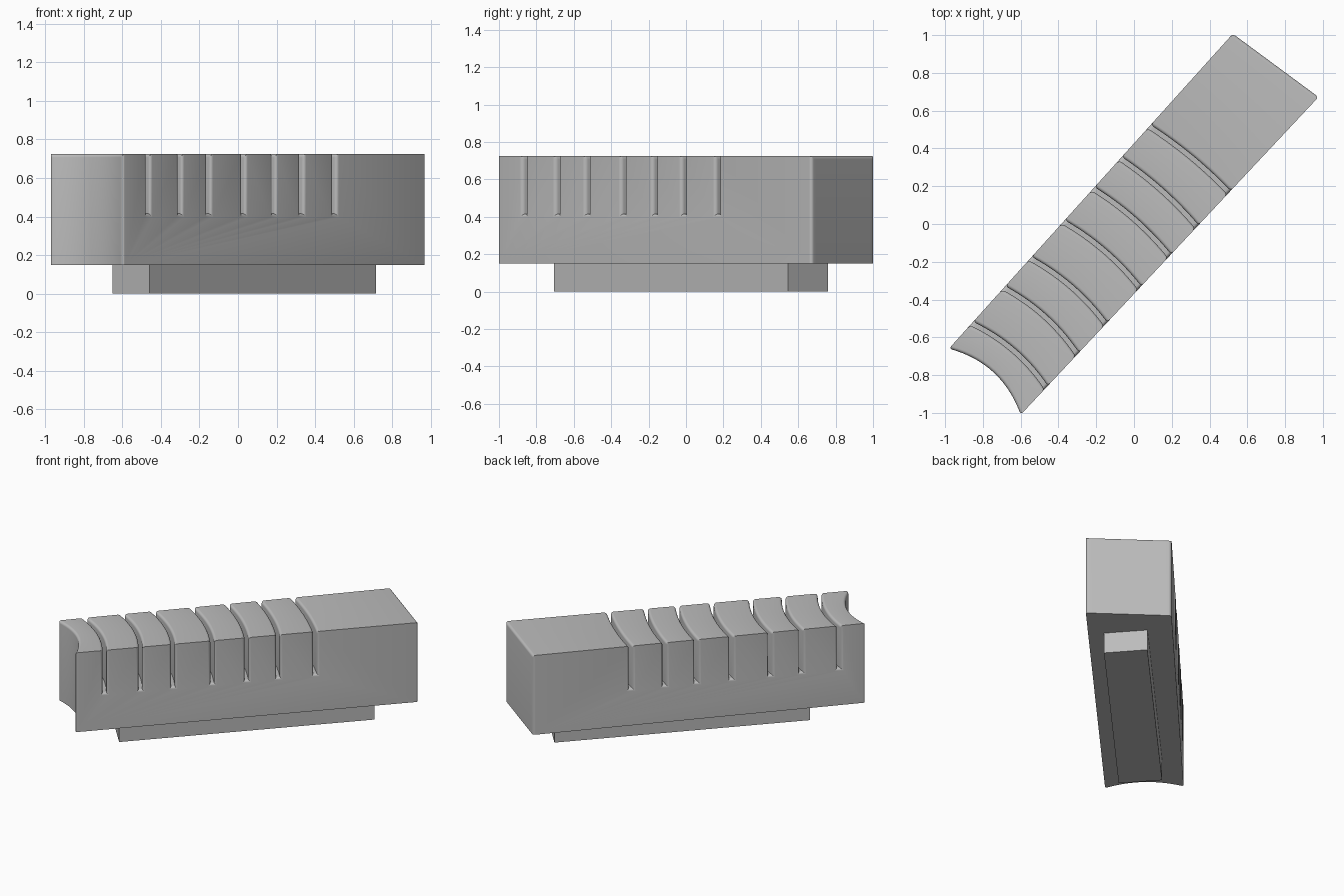
import bpy, bmesh, math
from mathutils import Vector

old = bpy.data.objects.get("Cube")
if old:
    bpy.data.objects.remove(old, do_unlink=True)

# One plain grey for everything
grey = bpy.data.materials.new("plain_grey")
grey.use_nodes = True
color = (0.5, 0.5, 0.5, 1)
grey.diffuse_color = color
grey.node_tree.nodes["Principled BSDF"].inputs["Base Color"].default_value = color

BOTTOM, FLOOR, TOP = 0.15, 0.415, 0.725
R, HALF, STEPS = 0.018, 0.012, 5          # fillet radius, slot half width, fillet steps

# Long side edges of the block in plan, front end to back end
right = (Vector((-0.60, -1.01)), Vector((0.977, 0.672)))
left = (Vector((-0.98, -0.66)), Vector((0.523, 1.007)))
WIDTH = 0.53
# Slot centres: x on the right edge, x on the left edge
slots = [(-0.465, -0.86), (-0.30, -0.69), (-0.15, -0.55), (0.03, -0.375),
         (0.188, -0.217), (0.333, -0.073), (0.503, 0.08)]


def on_edge(edge, x):
    a, b = edge
    return a.lerp(b, (x - a.x) / (b.x - a.x))


def make_object(name, bm):
    bmesh.ops.recalc_face_normals(bm, faces=bm.faces)
    mesh = bpy.data.meshes.new(name)
    bm.to_mesh(mesh)
    bm.free()
    mesh.materials.append(grey)
    obj = bpy.data.objects.new(name, mesh)
    bpy.context.collection.objects.link(obj)
    return obj


# Quarter round: (inset of the wall, distance from the outer face)
quarter = [(R * (1 - math.sin(a)), R * (1 - math.cos(a)))
           for a in (i * math.pi / 2 / STEPS for i in range(STEPS + 1))]


def profile(inset):
    """Lengthwise outline as (cross line index, offset along length, z)."""
    wall = [(max(inset, f), TOP - drop) for f, drop in quarter]
    last = len(slots) + 1
    pts = [(0, inset, BOTTOM)] + [(0, d, z) for d, z in reversed(wall)]
    for k in range(1, last):
        pts += [(k, -HALF - d, z) for d, z in wall]
        pts += [(k, -HALF - inset, FLOOR - inset), (k, HALF + inset, FLOOR - inset)]
        pts += [(k, HALF + d, z) for d, z in reversed(wall)]
    return pts + [(last, -d, z) for d, z in wall] + [(last, -inset, BOTTOM)]


# Cross lines: front end, slots, back end, each bowed towards the back
lines = [(right[0], left[0], 0.068)]
for i, (xr, xl) in enumerate(slots):
    lines.append((on_edge(right, xr), on_edge(left, xl), 0.036 - 0.0033 * i))
lines.append((right[1], left[1], 0))

# Stations across the width, packed closely in the rounded margins
margin = [(d / WIDTH, f) for f, d in quarter]
inner = [(t / 14, 0) for t in range(1, 14)]
stations = margin + inner + [(1 - t, f) for t, f in reversed(margin)]

# Slotted block, lofted from the right side to the left side
bm = bmesh.new()
dir_r = (right[1] - right[0]).normalized()
dir_l = (left[1] - left[0]).normalized()
rows = []
for t, inset in stations:
    along = dir_r.lerp(dir_l, t)
    row = []
    for k, offset, z in profile(inset):
        a, b, bow = lines[k]
        p = a.lerp(b, t) + along * (offset + bow * 4 * t * (1 - t))
        row.append(bm.verts.new((p.x, p.y, z)))
    rows.append(row)
n = len(rows[0])
for r0, r1 in zip(rows, rows[1:]):
    for i in range(n):
        j = (i + 1) % n
        bm.faces.new((r0[i], r0[j], r1[j], r1[i]))
bm.faces.new(rows[0])
bm.faces.new(rows[-1])
block = make_object("slotted_block", bm)
bpy.context.view_layer.objects.active = block
block.select_set(True)
bpy.ops.object.shade_smooth_by_angle(angle=math.radians(32))
block.select_set(False)

# Mounting foot under the block
bm = bmesh.new()
plan = [(-0.46, -0.705), (0.715, 0.545), (0.523, 0.76), (-0.652, -0.49)]
face = bm.faces.new([bm.verts.new((x, y, 0)) for x, y in plan])
grown = bmesh.ops.extrude_face_region(bm, geom=[face])
for v in grown["geom"]:
    if isinstance(v, bmesh.types.BMVert):
        v.co.z = BOTTOM
make_object("mounting_foot", bm)
